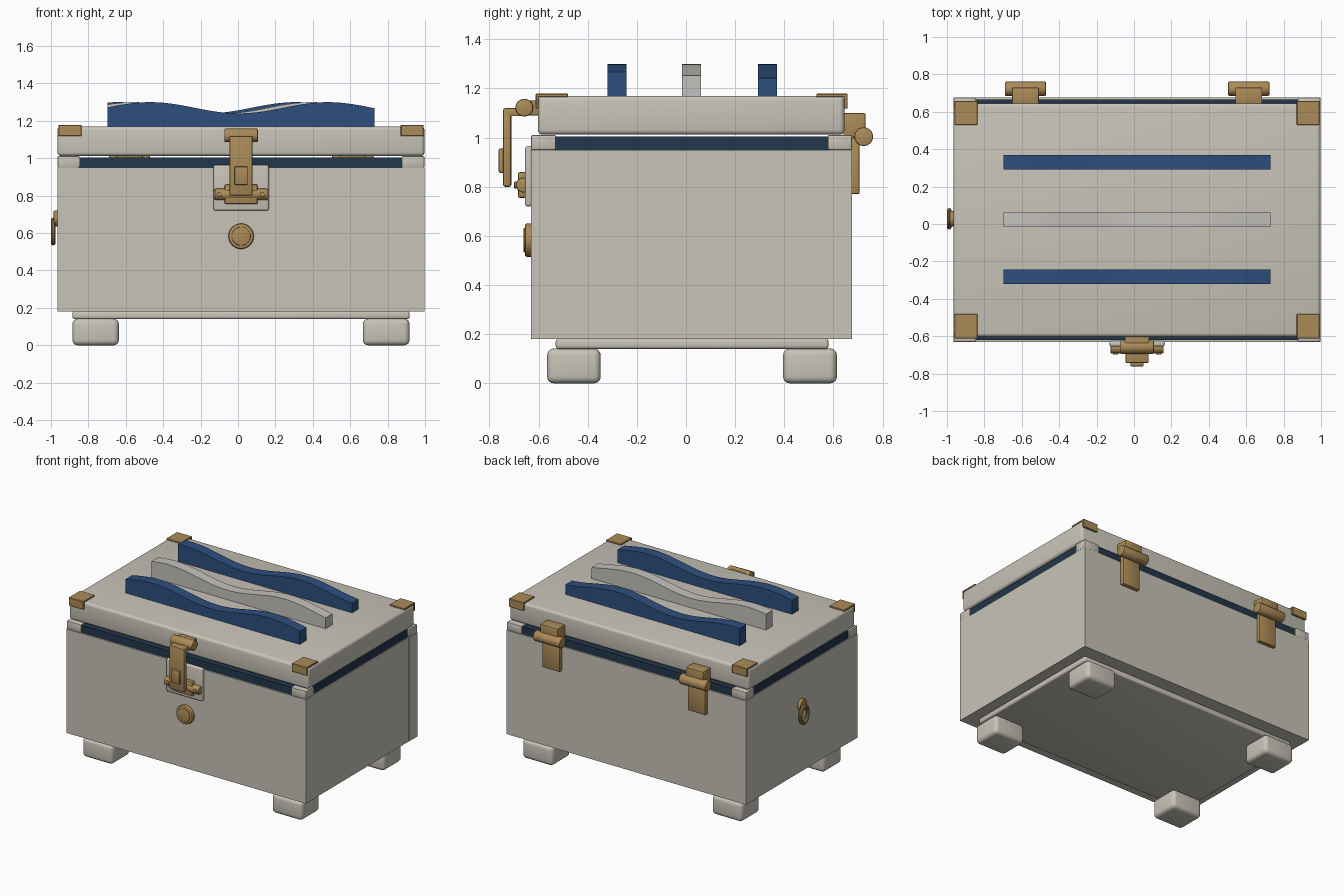
import bpy, bmesh, math
from mathutils import Matrix

if "Cube" in bpy.data.objects:
    bpy.data.objects.remove(bpy.data.objects["Cube"])

CX = 0.0165  # centre line of the chest in x


def mat(name, rgb):
    m = bpy.data.materials.new(name)
    m.diffuse_color = (*rgb, 1)
    m.use_nodes = True
    m.node_tree.nodes["Principled BSDF"].inputs["Base Color"].default_value = m.diffuse_color
    return m


CREAM = mat("cream", (0.58, 0.55, 0.48))
PALE = mat("pale grey", (0.56, 0.54, 0.51))
BRASS = mat("brass", (0.41, 0.26, 0.095))
BLUE = mat("blue", (0.026, 0.078, 0.21))
NAVY = mat("dark navy", (0.016, 0.038, 0.07))


def finish(name, bm, material, smooth=True):
    me = bpy.data.meshes.new(name)
    bmesh.ops.recalc_face_normals(bm, faces=bm.faces)
    bm.to_mesh(me)
    bm.free()
    me.materials.append(material)
    ob = bpy.data.objects.new(name, me)
    bpy.context.collection.objects.link(ob)
    if smooth:
        bpy.ops.object.select_all(action='DESELECT')
        ob.select_set(True)
        bpy.context.view_layer.objects.active = ob
        bpy.ops.object.shade_smooth_by_angle(angle=math.radians(35))
    return ob


def box(name, x, y, z, material, bevel=0.0, segs=3):
    """Box from three (low, high) ranges, with optional rounded edges."""
    bm = bmesh.new()
    size = [r[1] - r[0] for r in (x, y, z)]
    mid = [(r[0] + r[1]) / 2 for r in (x, y, z)]
    bmesh.ops.create_cube(bm, size=1, matrix=Matrix.Translation(mid) @ Matrix.Diagonal((*size, 1)))
    if bevel:
        bmesh.ops.bevel(bm, geom=bm.edges[:], offset=bevel, segments=segs, profile=0.5, affect='EDGES')
    return finish(name, bm, material, bool(bevel))


def rod(name, centre, r, length, axis, material, bevel=0.006):
    bm = bmesh.new()
    rot = Matrix.Rotation(math.pi / 2, 4, 'Y' if axis == 'x' else 'X')
    bmesh.ops.create_cone(bm, cap_ends=True, segments=32, radius1=r, radius2=r, depth=length,
                          matrix=Matrix.Translation(centre) @ rot)
    rims = [e for e in bm.edges if any(len(f.verts) > 4 for f in e.link_faces)]
    bmesh.ops.bevel(bm, geom=rims, offset=bevel, segments=2, profile=0.5, affect='EDGES')
    return finish(name, bm, material)


def around(half, offset=0.0):
    return (CX + offset - half, CX + offset + half)


# Body walls, floor and lining
box("front_wall", (-0.965, 0.997), (-0.63, -0.53), (0.18, 0.95), CREAM)
box("back_wall", (-0.965, 0.997), (0.577, 0.675), (0.18, 0.95), CREAM)
box("left_wall", (-0.963, -0.86), (-0.53, 0.577), (0.18, 0.95), CREAM)
box("right_wall", (0.89, 0.995), (-0.53, 0.577), (0.18, 0.95), CREAM)
box("floor", (-0.86, 0.89), (-0.53, 0.577), (0.18, 0.24), CREAM)
box("lining", (-0.955, 0.987), (-0.62, 0.665), (0.94, 1.005), NAVY)
box("base_plate", (-0.885, 0.917), (-0.53, 0.58), (0.14, 0.182), CREAM, 0.012)

# Corner caps and feet
for x, sx in (((-0.965, -0.847), "left"), ((0.875, 0.997), "right")):
    for y, sy in (((-0.63, -0.53), "front"), ((0.577, 0.675), "back")):
        box(f"corner_cap_{sy}_{sx}", x, y, (0.95, 1.011), CREAM, 0.006, 2)
for x, sx in (((-0.885, -0.637), "left"), ((0.667, 0.917), "right")):
    for y, sy in (((-0.565, -0.347), "front"), ((0.395, 0.614), "back")):
        box(f"foot_{sy}_{sx}", x, y, (0, 0.142), CREAM, 0.028, 4)

# Lid with folded corner plates
box("lid", (-0.965, 0.997), (-0.603, 0.645), (1.012, 1.17), CREAM, 0.02, 4)
for x, sx in (((-0.96, -0.837), "left"), ((0.87, 0.992), "right")):
    for y, edge, sy in (((-0.61, -0.48), (-0.612, -0.6), "front"), ((0.53, 0.658), (0.642, 0.658), "back")):
        box(f"corner_plate_top_{sy}_{sx}", x, y, (1.165, 1.179), BRASS, 0.003, 1)
        box(f"corner_plate_side_{sy}_{sx}", x, edge, (1.118, 1.178), BRASS, 0.003, 1)


# Wavy slats on the lid, each shifted along its wave
def slat(name, y0, y1, shift, material):
    bm = bmesh.new()
    n = 48
    outline = [(-0.698, 1.165), (0.73, 1.165)]
    for i in range(n + 1):
        x = 0.73 - 1.428 * i / n
        outline.append((x, 1.27 + 0.03 * math.cos(math.tau * (x - 0.48 + shift) / 0.95)))
    face = bm.faces.new([bm.verts.new((x, y0, z)) for x, z in outline])
    ext = bmesh.ops.extrude_face_region(bm, geom=[face])
    bmesh.ops.translate(bm, vec=(0, y1 - y0, 0),
                        verts=[v for v in ext["geom"] if isinstance(v, bmesh.types.BMVert)])
    finish(name, bm, material)


slat("front_slat", -0.32, -0.243, 0.0, BLUE)
slat("middle_slat", -0.016, 0.062, 0.085, PALE)
slat("back_slat", 0.292, 0.37, 0.17, BLUE)

# Front latch: backing plate, hanging arm, barrels and catch
box("latch_plate", around(0.148), (-0.655, -0.625), (0.72, 0.965), CREAM, 0.011)
rod("latch_barrel", (CX, -0.658, 1.122), 0.036, 0.18, 'x', BRASS)
box("latch_mount", around(0.065), (-0.655, -0.6), (1.09, 1.15), BRASS, 0.005, 2)
box("latch_arm_top", around(0.062), (-0.735, -0.66), (1.087, 1.12), BRASS, 0.006, 2)
box("latch_arm", around(0.062), (-0.744, -0.711), (0.8, 1.12), BRASS, 0.008, 2)
box("latch_grip", around(0.035), (-0.762, -0.711), (0.857, 0.956), BRASS, 0.006, 2)
rod("catch_barrel", (CX, -0.662, 0.807), 0.03, 0.285, 'x', BRASS)
box("catch_block", around(0.088), (-0.684, -0.65), (0.755, 0.86), BRASS, 0.008, 2)
for s in (-1, 1):
    rod(f"catch_rivet_{s}", (CX + s * 0.115, -0.684, 0.807), 0.014, 0.03, 'y', BRASS, 0.003)

# Round lock button
rod("lock_rim", (CX, -0.638, 0.583), 0.068, 0.036, 'y', BRASS, 0.009)
rod("lock_face", (CX, -0.654, 0.583), 0.05, 0.014, 'y', BRASS, 0.004)

# Back hinges
for s, side in ((-1, "left"), (1, "right")):
    o = s * 0.597
    rod(f"hinge_barrel_{side}", (CX + o, 0.723, 1.004), 0.038, 0.22, 'x', BRASS)
    box(f"hinge_top_{side}", around(0.072, o), (0.64, 0.73), (1.0, 1.1), BRASS, 0.006, 2)
    box(f"hinge_leaf_{side}", around(0.072, o), (0.674, 0.706), (0.77, 1.0), BRASS, 0.006, 2)


# Pull ring on the left side
rod("ring_mount", (-0.972, 0.028, 0.678), 0.042, 0.03, 'x', BRASS, 0.008)
bm = bmesh.new()
n, k = 32, 10
rings = []
for i in range(n):
    a = math.tau * i / n
    ring = []
    for j in range(k):
        b = math.tau * j / k
        d = 0.013 * math.cos(b)
        ring.append(bm.verts.new((-0.988 + 0.013 * math.sin(b), 0.028 + (0.044 + d) * math.cos(a),
                                  0.608 + (0.061 + d) * math.sin(a))))
    rings.append(ring)
for i in range(n):
    p, q = rings[i], rings[(i + 1) % n]
    for j in range(k):
        bm.faces.new((p[j], q[j], q[(j + 1) % k], p[(j + 1) % k]))
finish("pull_ring", bm, BRASS)
